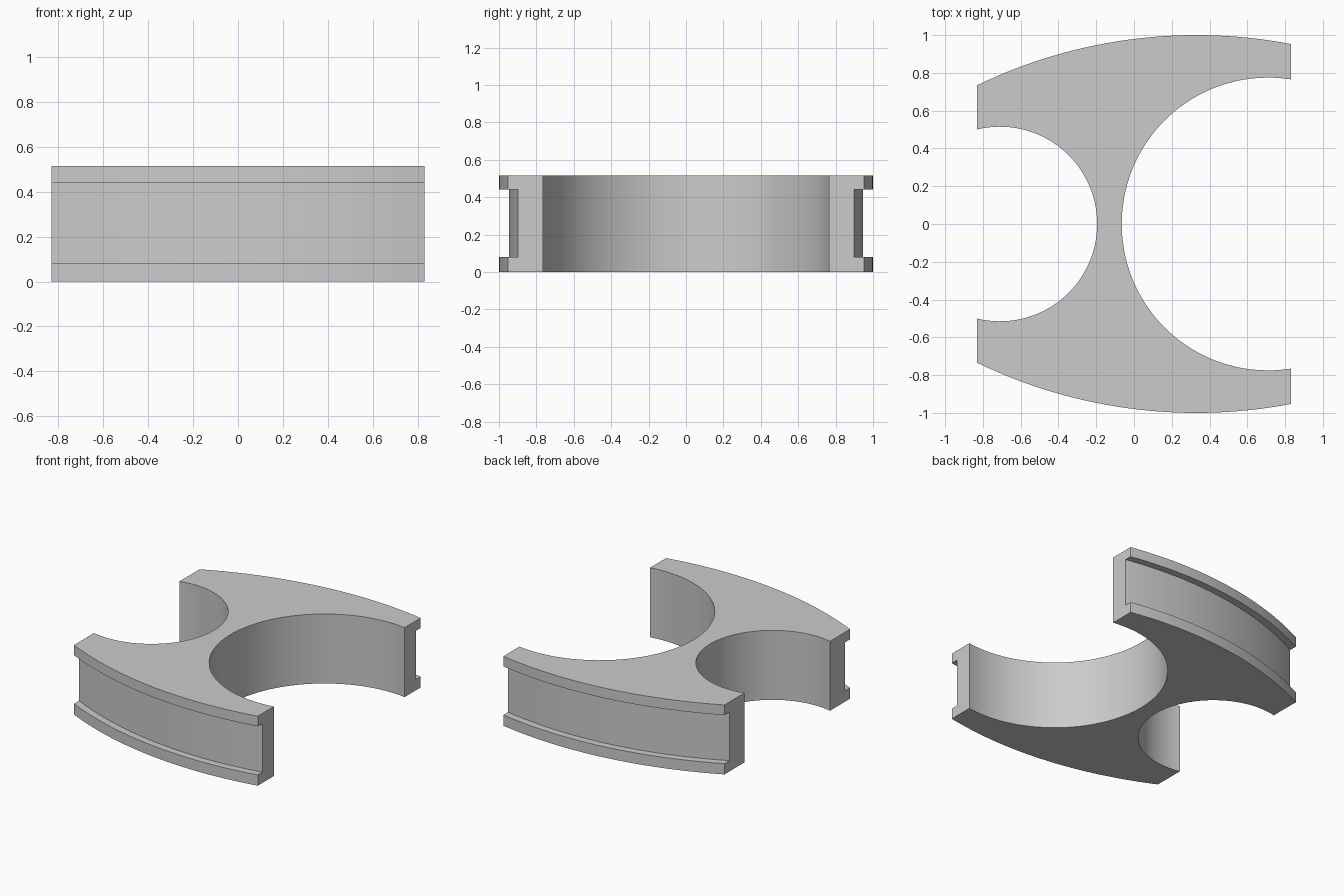
import bpy, bmesh, math

cube = bpy.data.objects.get("Cube")
if cube:
    bpy.data.objects.remove(cube, do_unlink=True)

HALF, HEIGHT, LIP, DEPTH = 0.83, 0.515, 0.08, 0.053
STEPS = 64


def arc(cx, cy, r, a0, a1):
    """Points on a circle from angle a0 to a1."""
    return [(cx + r * math.cos(a0 + (a1 - a0) * i / STEPS),
             cy + r * math.sin(a0 + (a1 - a0) * i / STEPS)) for i in range(STEPS + 1)]


def outer(r):
    """Shallow outer arc at the back, running from right end to left end."""
    cx, cy = 0.33, -1.67
    return arc(cx, cy, r, math.acos((HALF - cx) / r), math.acos((-HALF - cx) / r))


def outline(r):
    """Counter-clockwise outline: two outer arcs and two round bays."""
    back = outer(r)
    front = [(x, -y) for x, y in reversed(back)]
    a = math.acos((HALF - 0.71) / 0.515)
    left_bay = arc(-0.71, 0, 0.515, math.pi - a, a - math.pi)
    b = math.acos((HALF - 0.71) / 0.775)
    right_bay = arc(0.71, 0, 0.775, 2 * math.pi - b, b)
    return back + left_bay + front + right_bay


wide, narrow = outline(2.67), outline(2.67 - DEPTH)
bm = bmesh.new()


def ring(points, z):
    return [bm.verts.new((x, y, z)) for x, y in points]


# Stack of rings: lip, recessed channel, lip
rings = [ring(wide, 0), ring(wide, LIP), ring(narrow, LIP),
         ring(narrow, HEIGHT - LIP + 0.005), ring(wide, HEIGHT - LIP + 0.005),
         ring(wide, HEIGHT)]
count = len(wide)
for low, high in zip(rings, rings[1:]):
    for i in range(count):
        j = (i + 1) % count
        face = bm.faces.new((low[i], low[j], high[j], high[i]))
        if face.calc_area() < 1e-7:
            bm.faces.remove(face)
bm.faces.new(reversed(rings[0]))
bm.faces.new(rings[-1])
bmesh.ops.remove_doubles(bm, verts=bm.verts, dist=1e-5)

mesh = bpy.data.meshes.new("grooved_double_bay_block")
bm.to_mesh(mesh)
bm.free()
block = bpy.data.objects.new("grooved_double_bay_block", mesh)
bpy.context.collection.objects.link(block)

# Plain grey
mat = bpy.data.materials.new("plain_grey")
mat.use_nodes = True
grey = (0.6, 0.6, 0.6, 1)
mat.diffuse_color = grey
mat.node_tree.nodes["Principled BSDF"].inputs["Base Color"].default_value = grey
mesh.materials.append(mat)

# Smooth curved walls, crisp edges
bpy.ops.object.select_all(action="DESELECT")
block.select_set(True)
bpy.context.view_layer.objects.active = block
bpy.ops.object.shade_smooth_by_angle(angle=math.radians(30))
